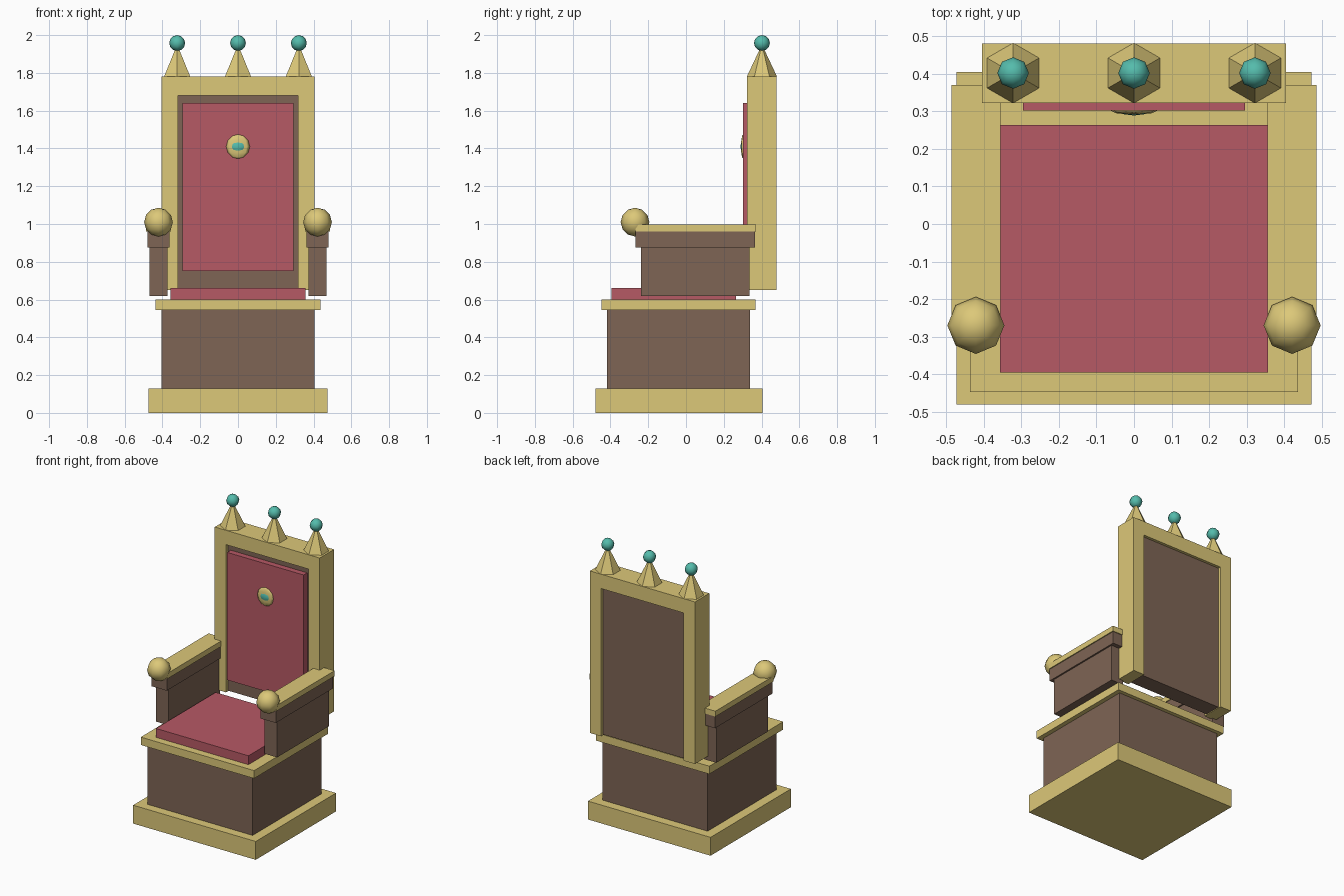
import bpy, bmesh

if "Cube" in bpy.data.objects:
    bpy.data.objects.remove(bpy.data.objects["Cube"])


def material(name, rgb):
    m = bpy.data.materials.new(name)
    m.diffuse_color = (*rgb, 1)
    m.use_nodes = True
    m.node_tree.nodes["Principled BSDF"].inputs["Base Color"].default_value = m.diffuse_color
    return m


GOLD = material("gold", (0.72, 0.58, 0.19))
WOOD = material("wood", (0.21, 0.13, 0.09))
RED = material("red_cloth", (0.47, 0.10, 0.13))
TEAL = material("teal_gem", (0.09, 0.50, 0.41))


def finish(name, bm, mat):
    bmesh.ops.recalc_face_normals(bm, faces=bm.faces)
    me = bpy.data.meshes.new(name)
    bm.to_mesh(me)
    bm.free()
    me.materials.append(mat)
    ob = bpy.data.objects.new(name, me)
    bpy.context.collection.objects.link(ob)
    return ob


def box(name, x, y, z, mat):
    """Box given by (min, max) ranges on each axis."""
    bm = bmesh.new()
    bmesh.ops.create_cube(bm, size=1)
    for v in bm.verts:
        for i, r in enumerate((x, y, z)):
            v.co[i] = r[1] if v.co[i] > 0 else r[0]
    return finish(name, bm, mat)


def ball(name, loc, radii, mat, segments=8, rings=6):
    bm = bmesh.new()
    bmesh.ops.create_uvsphere(bm, u_segments=segments, v_segments=rings, radius=1)
    bmesh.ops.scale(bm, vec=radii, verts=bm.verts)
    bmesh.ops.translate(bm, vec=loc, verts=bm.verts)
    for f in bm.faces:
        f.smooth = True
    return finish(name, bm, mat)


def both(w):
    return (-w, w)


# Stepped pedestal and seat
box("base_plinth", both(0.473), (-0.48, 0.405), (0, 0.128), GOLD)
box("pedestal", both(0.405), (-0.417, 0.34), (0.128, 0.545), WOOD)
box("seat_slab", both(0.437), (-0.447, 0.367), (0.545, 0.6), GOLD)
box("seat_cushion", both(0.357), (-0.395, 0.264), (0.6, 0.662), RED)

# Back frame: upside-down U extruded through its depth
outline = [(-0.405, 0.65), (-0.405, 1.78), (0.405, 1.78), (0.405, 0.65),
           (0.318, 0.65), (0.318, 1.68), (-0.318, 1.68), (-0.318, 0.65)]
bm = bmesh.new()
face = bm.faces.new([bm.verts.new((x, 0.322, z)) for x, z in outline])
ext = bmesh.ops.extrude_face_region(bm, geom=[face])["geom"]
bmesh.ops.translate(bm, vec=(0, 0.158, 0),
                    verts=[g for g in ext if isinstance(g, bmesh.types.BMVert)])
finish("back_frame", bm, GOLD)
box("back_panel", both(0.318), (0.342, 0.46), (0.655, 1.68), WOOD)
box("back_cushion", both(0.295), (0.302, 0.35), (0.75, 1.64), RED)

# Medallion on the back cushion
ball("medallion", (0, 0.303, 1.41), (0.065, 0.012, 0.065), GOLD)
ball("medallion_gem", (0, 0.303, 1.41), (0.045, 0.0142, 0.036), TEAL)

# Arms, one per side
for side, s in (("left", -1), ("right", 1)):
    def span(a, b):
        return tuple(sorted((s * a, s * b)))
    box(f"{side}_arm_panel", span(0.372, 0.468), (-0.237, 0.335), (0.62, 0.875), WOOD)
    box(f"{side}_arm_rail", span(0.362, 0.479), (-0.268, 0.364), (0.875, 0.96), WOOD)
    box(f"{side}_arm_cap", span(0.356, 0.486), (-0.268, 0.37), (0.96, 0.998), GOLD)
    ball(f"{side}_arm_knob", (s * 0.421, -0.27, 1.01), (0.076,) * 3, GOLD)

# Three finials with gem tips
for side, x in (("left", -0.322), ("middle", 0), ("right", 0.322)):
    bpy.ops.mesh.primitive_cone_add(vertices=6, radius1=0.08, radius2=0, depth=0.17,
                                    location=(x, 0.402, 1.865))
    cone = bpy.context.object
    cone.name = f"{side}_finial"
    cone.data.materials.append(GOLD)
    ball(f"{side}_finial_gem", (x, 0.402, 1.958), (0.042,) * 3, TEAL)
